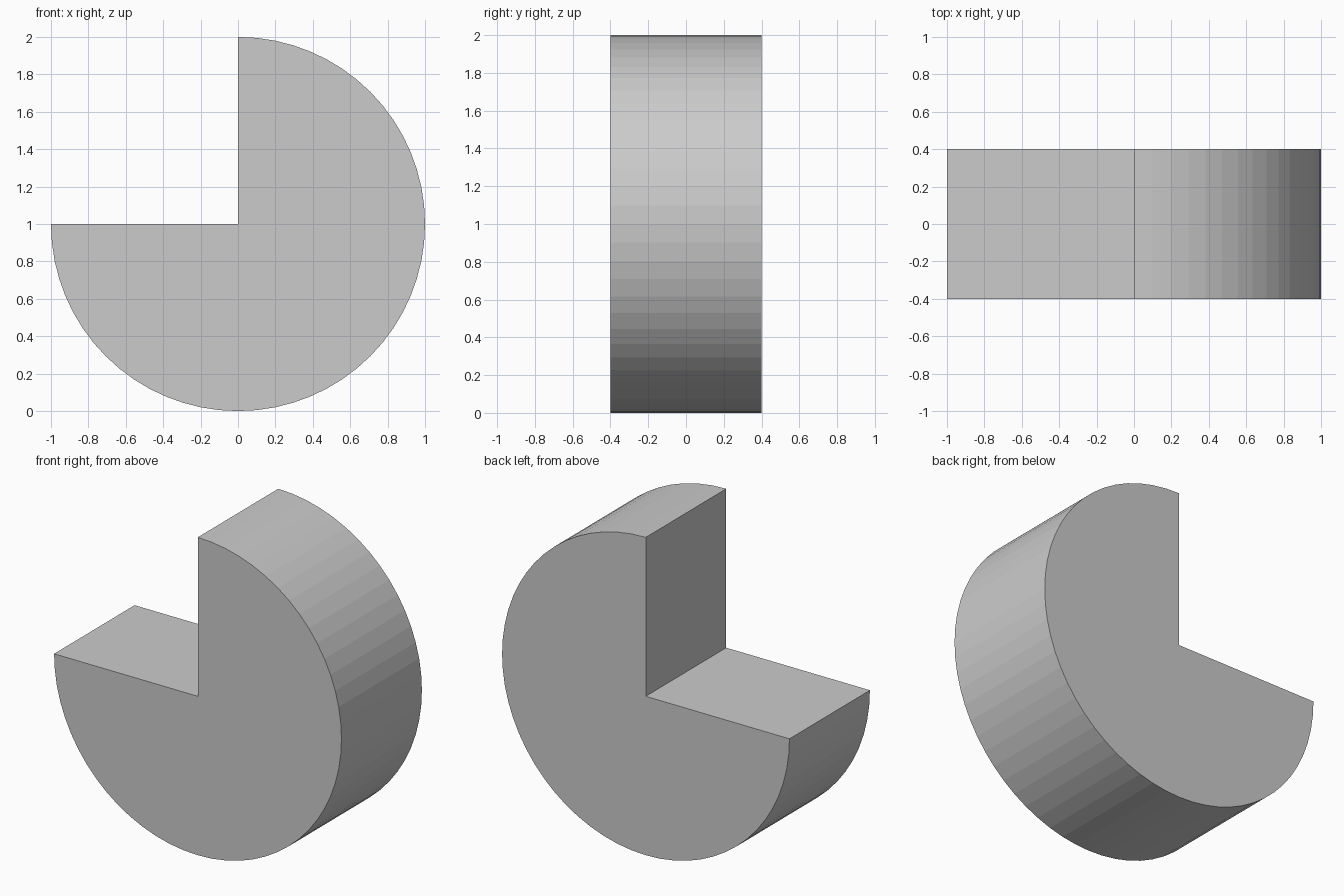
import bpy, bmesh
from math import cos, sin, pi

if "Cube" in bpy.data.objects:
    bpy.data.objects.remove(bpy.data.objects["Cube"])

RADIUS, DEPTH, CENTRE_Z = 1.0, 0.8, 1.0
STEPS = 48  # 270 degrees of a 64-sided circle

bm = bmesh.new()

# Front profile: centre point plus the arc from the left, under, round to the top
profile = [(0.0, 0.0)]
for i in range(STEPS + 1):
    a = pi + 1.5 * pi * i / STEPS
    profile.append((RADIUS * cos(a), RADIUS * sin(a)))
front = bm.faces.new([bm.verts.new((x, -DEPTH / 2, CENTRE_Z + z)) for x, z in profile])

# Extrude the profile to the back
geom = bmesh.ops.extrude_face_region(bm, geom=[front])["geom"]
bmesh.ops.translate(bm, vec=(0, DEPTH, 0),
                    verts=[g for g in geom if isinstance(g, bmesh.types.BMVert)])
bmesh.ops.recalc_face_normals(bm, faces=bm.faces)

mesh = bpy.data.meshes.new("three_quarter_cylinder")
bm.to_mesh(mesh)
bm.free()
obj = bpy.data.objects.new("three_quarter_cylinder", mesh)
bpy.context.collection.objects.link(obj)
